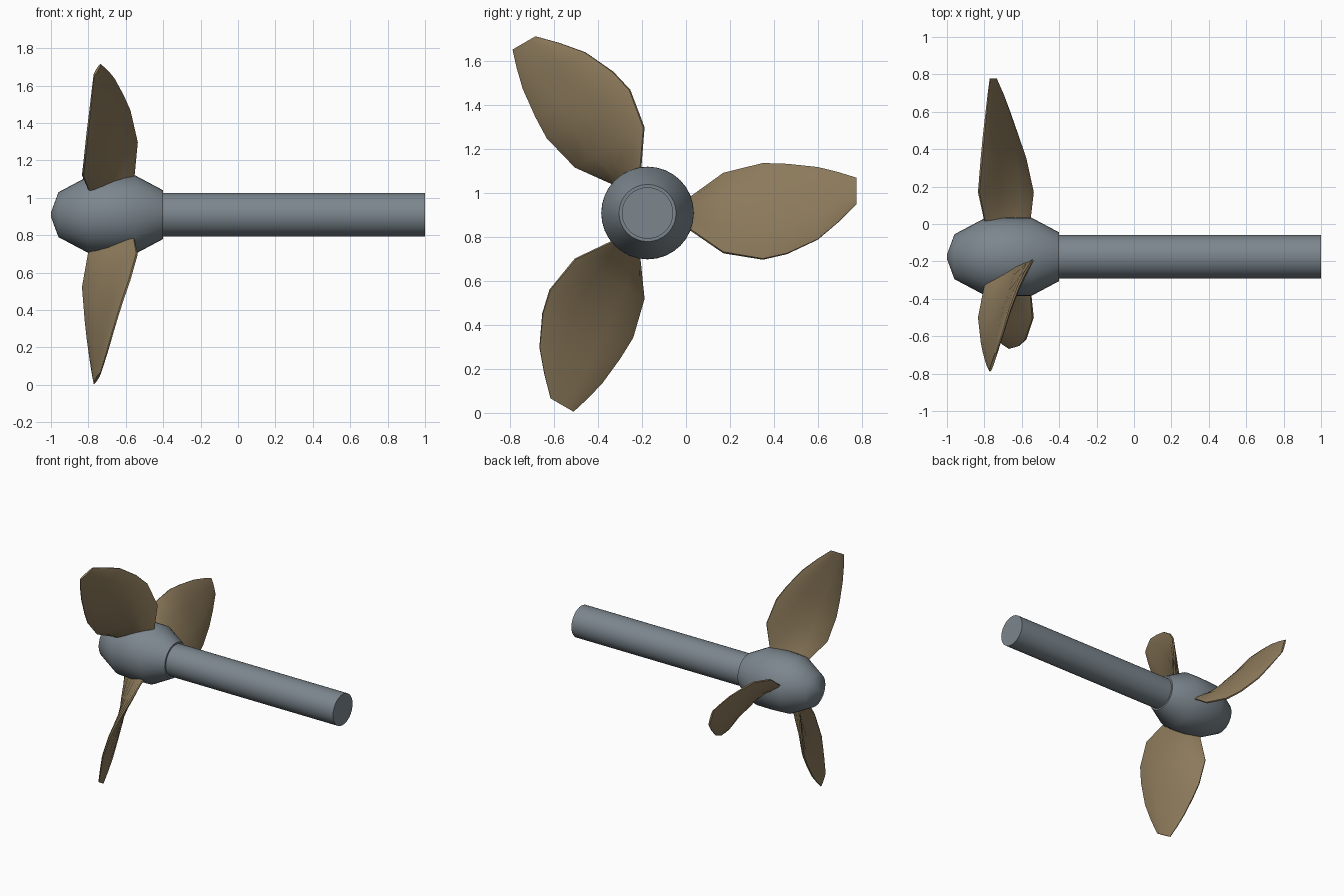
import bpy, bmesh, math

if "Cube" in bpy.data.objects:
    bpy.data.objects.remove(bpy.data.objects["Cube"])

CY, CZ = -0.175, 0.91   # rotation axis, parallel to x


def material(name, rgb):
    m = bpy.data.materials.new(name)
    m.diffuse_color = (*rgb, 1)
    m.use_nodes = True
    m.node_tree.nodes["Principled BSDF"].inputs["Base Color"].default_value = m.diffuse_color
    return m


steel = material("blue grey steel", (0.20, 0.24, 0.27))
bronze = material("dull bronze", (0.265, 0.195, 0.105))


def finish(name, bm, mat, angle):
    bmesh.ops.remove_doubles(bm, verts=bm.verts, dist=1e-5)
    bmesh.ops.recalc_face_normals(bm, faces=bm.faces)
    me = bpy.data.meshes.new(name)
    bm.to_mesh(me)
    bm.free()
    ob = bpy.data.objects.new(name, me)
    bpy.context.collection.objects.link(ob)
    me.materials.append(mat)
    bpy.ops.object.select_all(action='DESELECT')
    ob.select_set(True)
    bpy.context.view_layer.objects.active = ob
    bpy.ops.object.shade_smooth_by_angle(angle=math.radians(angle))
    return ob


def loft(bm, rings):
    rings = [[bm.verts.new(p) for p in r] for r in rings]
    n = len(rings[0])
    for a, b in zip(rings, rings[1:]):
        for i in range(n):
            j = (i + 1) % n
            bm.faces.new((a[i], a[j], b[j], b[i]))
    bm.faces.new(rings[0])
    bm.faces.new(rings[-1])


def lathe(name, profile, mat, sides=32):
    bm = bmesh.new()
    loft(bm, [[(x, CY + r * math.cos(math.tau * i / sides),
                CZ + r * math.sin(math.tau * i / sides))
               for i in range(sides)] for x, r in profile])
    return finish(name, bm, mat, 50)


# Hub and drive shaft
lathe("hub", [(-1, 0.012), (-0.96, 0.12), (-0.80, 0.205), (-0.68, 0.211),
              (-0.55, 0.21), (-0.40, 0.13)], steel)
lathe("drive_shaft", [(-0.45, 0.117), (1, 0.117)], steel)

# Blade stations: radius, leading edge (side, x), trailing edge (side, x), half thickness
STATIONS = [
    (0.10, 0.03, -0.77, -0.03, -0.58, 0.012),
    (0.20, 0.075, -0.80, -0.08, -0.555, 0.018),
    (0.345, 0.18, -0.83, -0.18, -0.54, 0.022),
    (0.525, 0.225, -0.815, -0.21, -0.58, 0.022),
    (0.635, 0.222, -0.805, -0.185, -0.617, 0.020),
    (0.775, 0.208, -0.79, -0.12, -0.665, 0.016),
    (0.87, 0.185, -0.78, -0.04, -0.70, 0.012),
    (0.952, 0.16, -0.77, 0.04, -0.735, 0.007),
]
# Chord fraction and relative thickness across one side of the section
SECTION = [(0, 0.25), (0.08, 0.7), (0.3, 1), (0.5, 1), (0.7, 1), (0.92, 0.7), (1, 0.25)]


def blade_ring(station, turn):
    u, v0, x0, v1, x1, t = station
    length = math.hypot(v1 - v0, x1 - x0)
    nv, nx = (x1 - x0) / length, (v0 - v1) / length
    outline = SECTION + [(s, -h) for s, h in reversed(SECTION)]
    ring = []
    for s, h in outline:
        v = v0 + (v1 - v0) * s + nv * h * t
        x = x0 + (x1 - x0) * s + nx * h * t
        ring.append((x, CY + u * math.cos(turn) - v * math.sin(turn),
                     CZ + u * math.sin(turn) + v * math.cos(turn)))
    return ring


# Three twisted blades
for k in range(3):
    bm = bmesh.new()
    loft(bm, [blade_ring(s, math.tau * k / 3) for s in STATIONS])
    finish(f"blade_{k + 1}", bm, bronze, 35)
